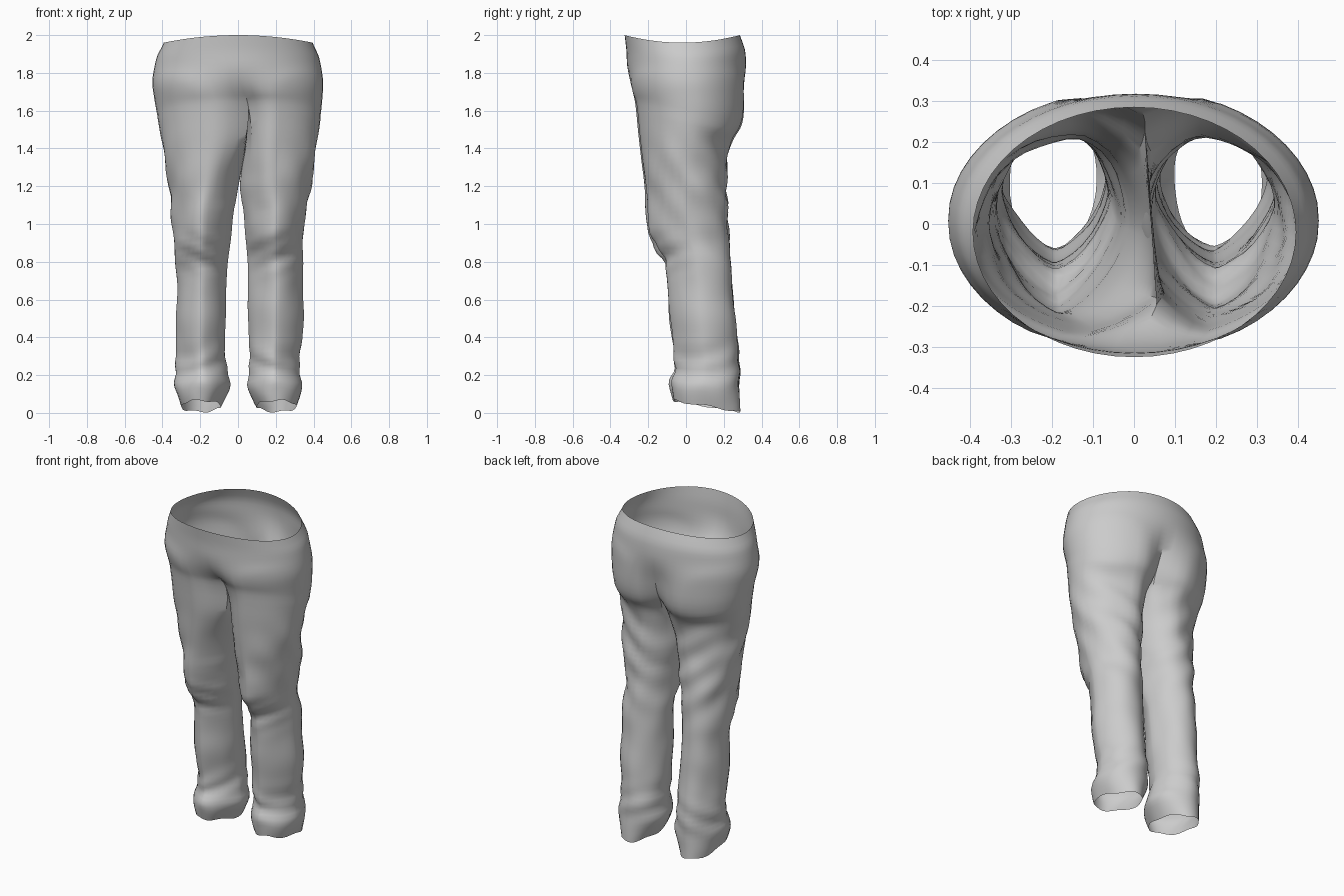
import bpy, bmesh, math
from mathutils import Vector, noise

if "Cube" in bpy.data.objects:
    bpy.data.objects.remove(bpy.data.objects["Cube"])

# z, left inner, left outer, right inner, right outer, front y, back y
PROFILE = [
    (2.00, 0.00, -0.393, 0.00, 0.395, -0.325, 0.285),
    (1.92, 0.00, -0.428, 0.00, 0.427, -0.315, 0.315),
    (1.75, 0.01, -0.457, 0.01, 0.453, -0.310, 0.323),
    (1.62, 0.04, -0.436, 0.04, 0.443, -0.286, 0.322),
    (1.52, 0.045, -0.416, 0.045, 0.430, -0.270, 0.290),
    (1.43, 0.045, -0.400, 0.04, 0.415, -0.258, 0.248),
    (1.33, 0.03, -0.382, 0.022, 0.400, -0.245, 0.228),
    (1.20, 0.004, -0.360, 0.006, 0.380, -0.225, 0.220),
    (1.00, -0.03, -0.342, 0.035, 0.350, -0.203, 0.222),
    (0.91, -0.04, -0.335, 0.045, 0.342, -0.195, 0.226),
    (0.83, -0.048, -0.330, 0.05, 0.345, -0.150, 0.233),
    (0.79, -0.053, -0.330, 0.055, 0.343, -0.108, 0.237),
    (0.60, -0.06, -0.325, 0.055, 0.340, -0.097, 0.255),
    (0.40, -0.066, -0.325, 0.05, 0.335, -0.077, 0.270),
    (0.21, -0.055, -0.320, 0.055, 0.325, -0.055, 0.280),
    (0.13, -0.034, -0.340, 0.042, 0.338, -0.090, 0.282),
    (0.00, -0.090, -0.300, 0.100, 0.308, -0.070, 0.284),
]
CROTCH, ARC, INNER, OPEN = 1.58, 26, 10, math.radians(48)


def sample(z, col):
    """Profile value at height z, lightly smoothed."""
    def lin(h):
        h = min(2.0, max(0.0, h))
        for a, b in zip(PROFILE, PROFILE[1:]):
            if h >= b[0]:
                return b[col] + (a[col] - b[col]) * (h - b[0]) / (a[0] - b[0])
    s = min(0.03, z, 2 - z)
    return (lin(z - s) + 2 * lin(z) + lin(z + s)) / 4


def smooth(a, b, v):
    t = min(1, max(0, (v - a) / (b - a)))
    return t * t * (3 - 2 * t)


def spow(v, p):
    return math.copysign(abs(v) ** p, v)


def bump(v, mid, width):
    return math.exp(-((v - mid) / width) ** 2)


def ring(z, side):
    """One side's outline: outer arc, plus inner-thigh arc below the crotch."""
    ci, co = (1, 2) if side < 0 else (3, 4)
    xi, xo = sample(z, ci), sample(z, co)
    knee = 0.0 if side < 0 else -0.045
    yf = sample(z + knee * bump(z, 0.85, 0.2), 5)
    yb = sample(z, 6)
    cx, a = (xi + xo) / 2, (xo - xi) / 2
    cy, b = (yf + yb) / 2, (yb - yf) / 2
    w = 1 - smooth(1.50, 1.86, z)
    fade = 1.0 if z >= CROTCH - 1e-4 else 1 - smooth(0, 0.34, CROTCH - z)
    below = z < CROTCH - 1e-4
    ridge = 0.38 * (1 - smooth(1.1, 1.5, z)) * smooth(0.02, 0.2, z)

    def point(phi):
        # Legs come to a soft ridge at the front crease
        s, c = math.sin(phi), math.cos(phi)
        p = 0.97 + (ridge if c > 0 else 0.12 * ridge)
        return cx + a * spow(s, p), cy - b * spow(c, p)

    pts, phis = [], []
    x0 = w * point(-OPEN)[0] + (1 - w) * xi
    for i in range(ARC + 1):
        t = i / ARC
        half = math.pi * t
        phi = -OPEN + (math.pi + 2 * OPEN) * t
        lx, ly = point(phi)
        x = w * lx + (1 - w) * (xi + (xo - xi) * math.sin(half))
        y = w * ly + (1 - w) * (cy - b * math.cos(half))
        # Keep the hips and thighs inside one shared oval
        lim = b * 1.03 * math.sqrt(max(0, 1 - (x / (xo * 1.002)) ** 2))
        oval = min(cy + lim, max(cy - lim, y))
        y += (oval - y) * smooth(1.05, 1.45, z)
        end = max(0, 1 - min(t, 1 - t) / 0.22) ** 2
        x += (xi - x0) * end * fade
        pts.append([x, y])
        phis.append(w * phi + (1 - w) * half)
    if z <= CROTCH + 1e-4:
        for i in range(1, INNER):
            phi = math.pi + OPEN + (math.pi - 2 * OPEN) * i / INNER
            x, y = point(phi)
            pts.append([x + (xi - x) * fade, y])
            phis.append(phi)

    out = []
    for (x, y), phi in zip(pts, phis):
        f, s = math.cos(phi), math.sin(phi)
        back, front, inner = max(0, -f), max(0, f), max(0, -s)
        # Cloth folds: drag lines under the seat, knee folds, bunching above the hem
        d = 0.008 * back * math.sin(34 * (z - 0.7 * abs(x)) + side) * bump(z, 1.2, 0.3)
        d += 0.006 * max(0, s) * math.sin(26 * (z + 1.3 * y)) * bump(z, 1.15, 0.28)
        d += 0.007 * front * math.sin(60 * (z - 0.5 * side * x)) * bump(z, 0.85, 0.09)
        d += 0.005 * math.sin(45 * z + 3 * s + 2 * f) * bump(z, 0.24, 0.1)
        d += 0.012 * noise.noise(Vector((x * 7, y * 7, z * 5))) * (1 - smooth(1.1, 1.6, z))
        d *= smooth(0, 0.25, CROTCH + 0.1 - z) if below else 0.0
        if z > 1.1:
            d *= 1 - inner
        zz = z + 0.05 * f * bump(z, CROTCH, 0.09)
        zz -= 0.04 * s * s * smooth(1.8, 2.0, z)
        zz += (0.06 * (0.5 + 0.5 * f) + 0.006 * (1 + math.sin(5 * phi))) * max(0, 1 - z / 0.3)
        if below:
            x += side * 0.002
        # The crotch seam runs slightly askew
        x -= 0.10 * y * bump(z, 1.48, 0.16) * max(0, 1 - abs(x - xi) / 0.2)
        out.append(Vector((x + side * s * d, y - f * d, zz)))
    return out


bm = bmesh.new()
upper = [2.0 - (2.0 - CROTCH) * i / 16 for i in range(17)]
lower = [CROTCH * (1 - i / 58) for i in range(1, 59)]

for side in (-1, 1):
    prev = None
    for z in upper + lower:
        row = [bm.verts.new(p) for p in ring(z, side)]
        if prev:
            n = ARC if z >= CROTCH - 1e-4 else len(row)
            for i in range(n):
                j = (i + 1) % len(row)
                quad = (prev[i], prev[j], row[j], row[i])
                bm.faces.new(quad if side < 0 else quad[::-1])
        prev = row

# Join the two halves along the centre seam and crotch
seam = [v for v in bm.verts if len(v.link_faces) < 4 and v.co.z > 1.45]
bmesh.ops.remove_doubles(bm, verts=seam, dist=0.0008)
bmesh.ops.recalc_face_normals(bm, faces=bm.faces)

mesh = bpy.data.meshes.new("trousers")
bm.to_mesh(mesh)
bm.free()
trousers = bpy.data.objects.new("trousers", mesh)
bpy.context.collection.objects.link(trousers)
bpy.context.view_layer.objects.active = trousers
trousers.select_set(True)
bpy.ops.object.shade_smooth_by_angle(angle=math.radians(40))
